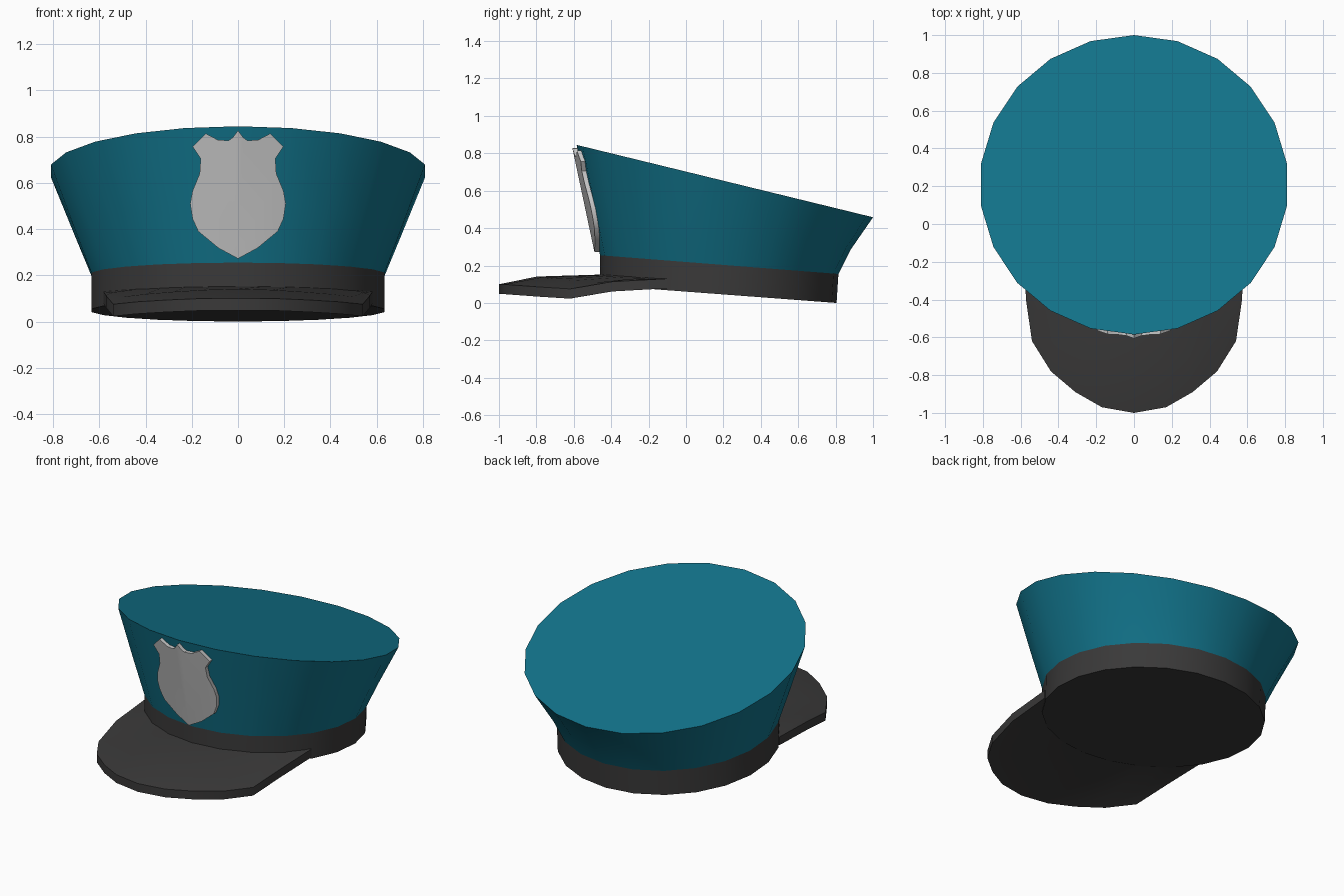
import bpy, bmesh, math

if "Cube" in bpy.data.objects:
    bpy.data.objects.remove(bpy.data.objects["Cube"])

N = 22  # sides of the cap


def material(name, rgb):
    m = bpy.data.materials.new(name)
    m.diffuse_color = (*rgb, 1)
    m.use_nodes = True
    m.node_tree.nodes["Principled BSDF"].inputs["Base Color"].default_value = m.diffuse_color
    return m


TEAL = material("teal cloth", (0.006, 0.175, 0.26))
BLACK = material("charcoal", (0.042, 0.041, 0.041))
SILVER = material("silver", (0.58, 0.58, 0.58))


def add_object(name, bm, mat):
    bmesh.ops.recalc_face_normals(bm, faces=bm.faces)
    me = bpy.data.meshes.new(name)
    bm.to_mesh(me)
    bm.free()
    me.materials.append(mat)
    ob = bpy.data.objects.new(name, me)
    bpy.context.collection.objects.link(ob)
    bpy.ops.object.select_all(action='DESELECT')
    ob.select_set(True)
    bpy.context.view_layer.objects.active = ob
    bpy.ops.object.shade_smooth_by_angle(angle=math.radians(28))
    return ob


def loft(name, rings, mat, closed=True):
    """Skin closed rings of points and cap both ends."""
    bm = bmesh.new()
    vs = [[bm.verts.new(p) for p in r] for r in rings]
    for a, b in zip(vs, vs[1:]):
        n = len(a)
        for i in range(n):
            j = (i + 1) % n
            bm.faces.new((a[i], a[j], b[j], b[i]))
    bm.faces.new(vs[0])
    bm.faces.new(vs[-1])
    return add_object(name, bm, mat)


def ring(rx, y_front, y_back, z_front, z_back):
    """Tilted oval ring with a vertex at the front and back."""
    pts = []
    for i in range(N):
        a = math.tau * i / N
        t = (1 + math.cos(a)) / 2
        pts.append((rx * math.sin(a), y_front + (y_back - y_front) * t,
                    z_front + (z_back - z_front) * t))
    return pts


# Head band and flared crown
band_low = ring(0.641, -0.46, 0.805, 0.095, 0.0)
band_top = ring(0.641, -0.46, 0.815, 0.255, 0.155)
crown_mid = ring(0.717, -0.512, 0.882, 0.503, 0.287)
crown_top = ring(0.818, -0.585, 1.0, 0.845, 0.458)
loft("head_band", [band_low, band_top], BLACK)
loft("crown", [band_top, crown_mid, crown_top], TEAL)

# Visor: outer rim, raised middle and inner edge tucked into the band
rim = [(0, -1.0, 0.10), (0.17, -0.97, 0.099), (0.31, -0.89, 0.093),
       (0.44, -0.78, 0.085), (0.54, -0.62, 0.075), (0.572, -0.40, 0.113),
       (0.583, -0.10, 0.13)]
rim = [(-x, y, z) for x, y, z in reversed(rim[1:])] + rim
sections = []
for k, (x, y, z) in enumerate(rim):
    a = math.radians(64) * (k - 6) / 6
    ix, iy = 0.62 * math.sin(a), 0.175 - 0.62 * math.cos(a)
    iz = 0.152 - 0.022 * (abs(k - 6) / 6) ** 2
    f = 0.37
    bump = 0.022 * (1 - abs(k - 6) / 6)
    mid = (x + (ix - x) * f, y + (iy - y) * f, z + (iz - z) * f + bump)
    top = [(x, y, z), mid, (ix, iy, iz)]
    sections.append(top + [(px, py, pz - 0.052) for px, py, pz in reversed(top)])
loft("visor", sections, BLACK)

# Shield badge: half outline mirrored, folded along its centre over the crown
half = [(0, 0.827), (0.022, 0.797), (0.04, 0.784), (0.085, 0.785), (0.14, 0.814),
        (0.197, 0.757), (0.162, 0.705), (0.166, 0.64), (0.197, 0.565),
        (0.207, 0.51), (0.197, 0.445), (0.172, 0.39), (0.085, 0.318), (0, 0.272)]
bm = bmesh.new()


def badge_point(x, z, offset):
    return bm.verts.new((x, -0.486 - 0.212 * (z - 0.255) + 0.15 * abs(x) + offset, z))


for side in (-1, 1):
    front = [badge_point(side * x, z, 0) for x, z in half]
    back = [badge_point(side * x, z, 0.03) for x, z in half]
    bm.faces.new(front)
    bm.faces.new(back)
    for i in range(len(half) - 1):
        bm.faces.new((front[i], front[i + 1], back[i + 1], back[i]))
bmesh.ops.remove_doubles(bm, verts=bm.verts, dist=0.0001)
add_object("shield_badge", bm, SILVER)
